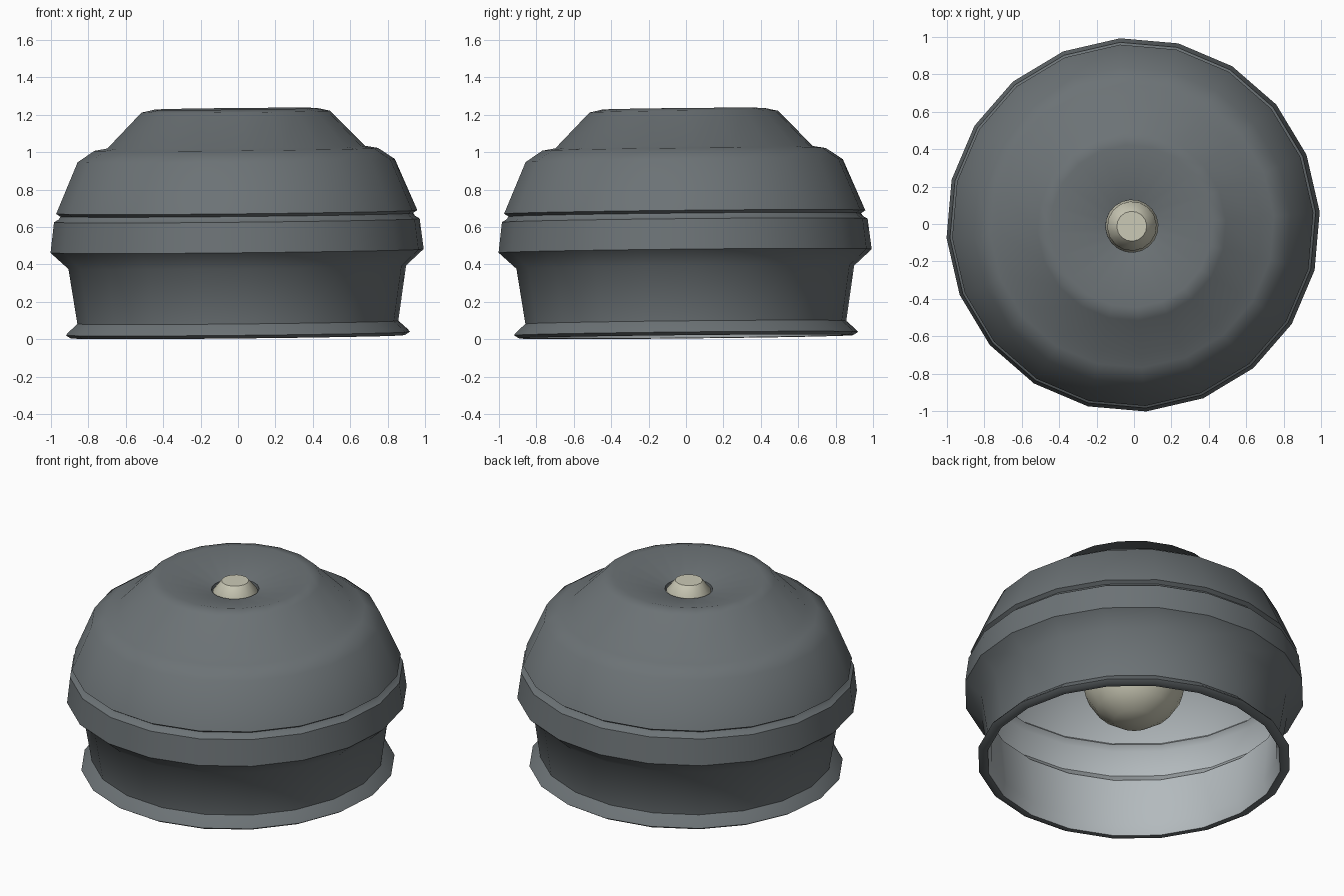
import bpy, bmesh, math

if "Cube" in bpy.data.objects:
    bpy.data.objects.remove(bpy.data.objects["Cube"])

TILT = (0.01, -0.01, 0)   # whole model leans very slightly
START = math.radians(4)


def material(name, rgb):
    m = bpy.data.materials.new(name)
    m.diffuse_color = (*rgb, 1)
    m.use_nodes = True
    m.node_tree.nodes["Principled BSDF"].inputs["Base Color"].default_value = m.diffuse_color
    return m


def lathe(name, profile, sides, mat, angle=40):
    """Spin an (r, z) profile around z; upward profiles face outward."""
    bm = bmesh.new()
    rings = []
    for r, z in profile:
        rings.append([bm.verts.new((r * math.cos(START + 2 * math.pi * k / sides),
                                    r * math.sin(START + 2 * math.pi * k / sides), z))
                      for k in range(sides)])
    for a, b in zip(rings, rings[1:]):
        for k in range(sides):
            n = (k + 1) % sides
            bm.faces.new((a[k], a[n], b[n], b[k]))
    bmesh.ops.remove_doubles(bm, verts=bm.verts, dist=1e-5)
    me = bpy.data.meshes.new(name)
    bm.to_mesh(me)
    bm.free()
    ob = bpy.data.objects.new(name, me)
    bpy.context.collection.objects.link(ob)
    ob.rotation_euler = TILT
    me.materials.append(mat)
    bpy.ops.object.select_all(action='DESELECT')
    ob.select_set(True)
    bpy.context.view_layer.objects.active = ob
    bpy.ops.object.shade_smooth_by_angle(angle=math.radians(angle))
    return ob


dark = material("dark_metal", (0.15, 0.17, 0.18))
pale = material("pale_lining", (0.45, 0.49, 0.51))
cream = material("cream_glass", (0.6, 0.59, 0.47))

# Outer shell: lip, neck, belt, groove, dome, cap and dished top
lathe("outer_shell", [
    (0.865, 0.015), (0.895, 0.013), (0.922, 0.03), (0.91, 0.045), (0.86, 0.09),
    (0.905, 0.385), (1.0, 0.472), (0.98, 0.635), (0.955, 0.65), (0.945, 0.665),
    (0.968, 0.68), (0.85, 0.955), (0.76, 1.015), (0.69, 1.027),
    (0.505, 1.217), (0.435, 1.232), (0.14, 1.155), (0.14, 1.11)], 20, dark)

# Inner lining, from the hole at the top down to the lip
lathe("inner_lining", [
    (0.14, 1.11), (0.42, 1.185), (0.48, 1.175), (0.67, 0.99), (0.74, 0.98),
    (0.82, 0.93), (0.93, 0.68), (0.915, 0.665), (0.945, 0.635), (0.965, 0.48),
    (0.87, 0.395), (0.845, 0.09), (0.865, 0.015)], 20, pale)

# Bulb hanging through the hole in the top
lathe("bulb", [
    (0, 0.27), (0.12, 0.29), (0.22, 0.36), (0.285, 0.46), (0.305, 0.57),
    (0.28, 0.70), (0.2, 0.84), (0.145, 0.95), (0.132, 1.08), (0.132, 1.145),
    (0.08, 1.21), (0, 1.21)], 16, cream)
